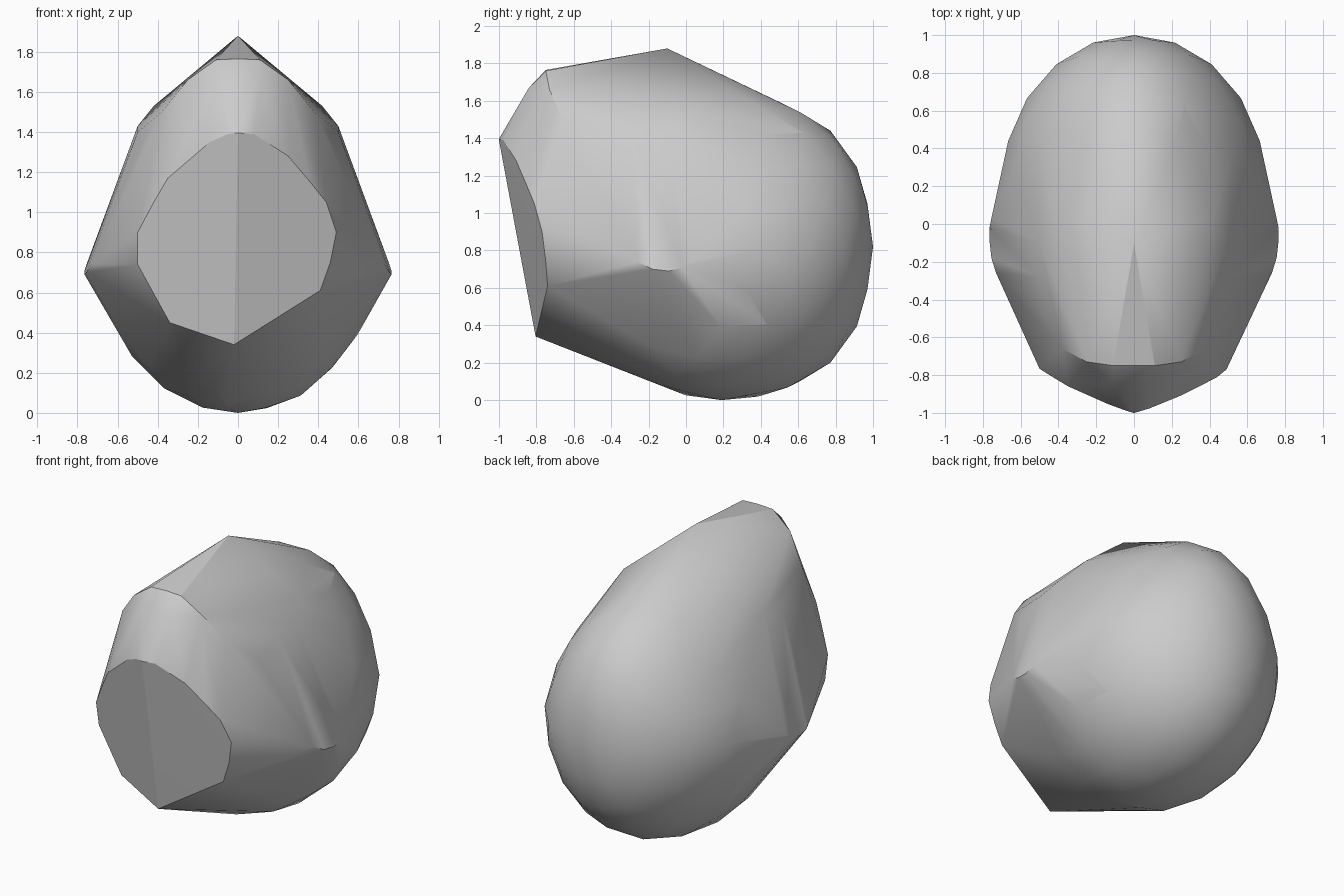
import bpy, bmesh, math
from mathutils import Matrix

cube = bpy.data.objects.get("Cube")
if cube:
    bpy.data.objects.remove(cube, do_unlink=True)

bm = bmesh.new()

# Rounded back: fuller towards the rear corners, narrower towards the top
ball = bmesh.ops.create_icosphere(bm, subdivisions=3, radius=1.0)["verts"]
for v in ball:
    x, y, z = v.co
    full = 1 + 0.18 * y * y * z * z if y > 0 else 1
    v.co = (x * (1 - 0.2 * max(0, z)), y * full, z * full)
shape = Matrix.Translation((0, 0.19, 0.82)) @ Matrix.Diagonal((0.7, 0.81, 0.82, 1))
bmesh.ops.transform(bm, matrix=shape, verts=ball)

# Centre line: peak and slanted face top
points = [(0, -0.1, 1.88), (0, -0.75, 1.765)]

# Paired points: side bumps, crest, brow
for s in (-1, 1):
    points += [(s * x, y, z) for x, y, z in (
        (0.73, -0.26, 0.74), (0.755, -0.18, 0.70), (0.765, -0.09, 0.69),
        (0.765, -0.02, 0.71), (0.755, 0.03, 0.74),
        (0.5, -0.1, 1.43), (0.5, -0.28, 1.40), (0.42, 0.05, 1.53),
        (0.48, -0.48, 1.34), (0.38, -0.66, 1.50), (0.25, -0.73, 1.66),
        (0.11, -0.75, 1.76), (0.11, -0.84, 1.67))]

# Rim of the front face, which leans forward and folds at the middle
rim = [(-0.02, 0.34), (0.41, 0.61), (0.46, 0.75), (0.49, 0.9), (0.44, 1.05),
       (0.36, 1.15), (0.25, 1.28), (0.08, 1.39), (0, 1.395), (-0.05, 1.39),
       (-0.14, 1.35), (-0.22, 1.28), (-0.35, 1.17), (-0.42, 1.05),
       (-0.5, 0.9), (-0.5, 0.74), (-0.34, 0.45)]
points += [(x, -0.81 - 0.181 * (z - 0.34) + 0.29 * abs(x), z) for x, z in rim]
for p in points:
    bm.verts.new(p)

# Wrap everything in one convex skin
result = bmesh.ops.convex_hull(bm, input=bm.verts[:], use_existing_faces=False)
inside = {g for g in result["geom_interior"] + result["geom_unused"]
          if isinstance(g, bmesh.types.BMVert)}
bmesh.ops.delete(bm, geom=list(inside), context='VERTS')
bmesh.ops.recalc_face_normals(bm, faces=bm.faces[:])

mesh = bpy.data.meshes.new("hull")
bm.to_mesh(mesh)
bm.free()
hull = bpy.data.objects.new("hull", mesh)
bpy.context.collection.objects.link(hull)

# Plain grey
grey = bpy.data.materials.new("grey")
grey.use_nodes = True
colour = (0.6, 0.6, 0.6, 1)
grey.diffuse_color = colour
grey.node_tree.nodes["Principled BSDF"].inputs["Base Color"].default_value = colour
mesh.materials.append(grey)

bpy.context.view_layer.objects.active = hull
hull.select_set(True)
bpy.ops.object.shade_smooth_by_angle(angle=math.radians(30))
